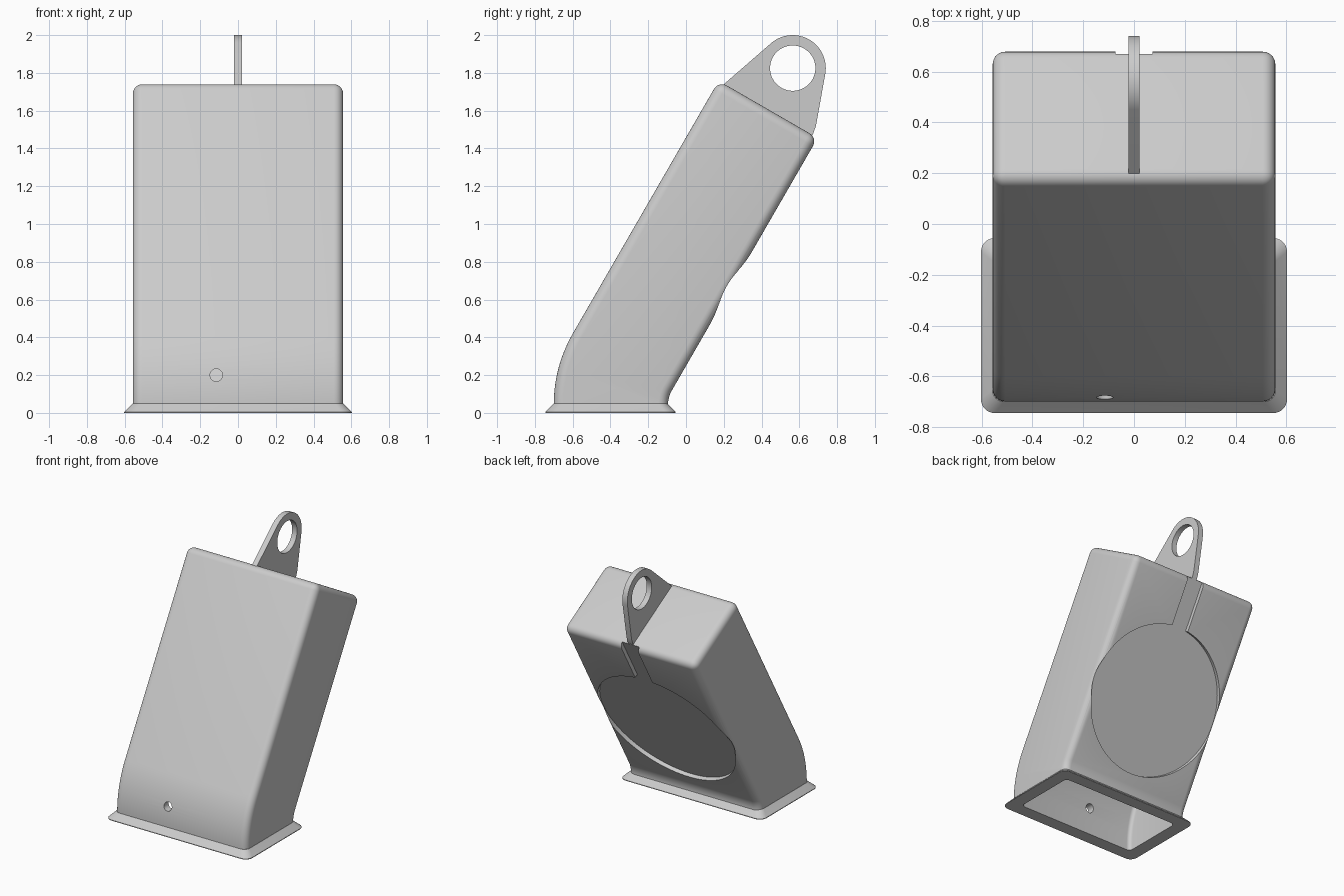
import bpy, bmesh, math
from mathutils import Vector, Matrix

if "Cube" in bpy.data.objects:
    bpy.data.objects.remove(bpy.data.objects["Cube"])

CY, CZ = 0.05, 0.045               # centre of the bend at the foot
TILT = math.radians(30)
U = Vector((0, math.sin(TILT), math.cos(TILT)))     # along the leaning body
N = Vector((0, math.cos(TILT), -math.sin(TILT)))    # out of the back face
R_OUT, R_IN, LENGTH, HALF_W = 0.75, 0.145, 1.545, 0.557

grey = bpy.data.materials.new("light_grey")
grey.diffuse_color = (0.6, 0.6, 0.6, 1)
grey.use_nodes = True
grey.node_tree.nodes["Principled BSDF"].inputs["Base Color"].default_value = grey.diffuse_color


def make_object(name, bm):
    bmesh.ops.recalc_face_normals(bm, faces=bm.faces[:])
    me = bpy.data.meshes.new(name)
    bm.to_mesh(me)
    bm.free()
    ob = bpy.data.objects.new(name, me)
    bpy.context.collection.objects.link(ob)
    me.materials.append(grey)
    return ob


def prism(points, half):
    """Extrude a (y, z) outline along x, from -half to half."""
    bm = bmesh.new()
    face = bm.faces.new([bm.verts.new((-half, y, z)) for y, z in points])
    ext = bmesh.ops.extrude_face_region(bm, geom=[face])
    moved = [v for v in ext["geom"] if isinstance(v, bmesh.types.BMVert)]
    bmesh.ops.translate(bm, vec=(2 * half, 0, 0), verts=moved)
    bmesh.ops.recalc_face_normals(bm, faces=bm.faces[:])
    return bm


def leaning_block(name, off, z0, radius):
    """Bent, leaning block inset by off, rounded everywhere except underneath."""
    steps = [TILT * i / 14 for i in range(15)]

    def arc(r, a):
        return (CY - r * math.cos(a), CZ + r * math.sin(a))
    ro, ri, run = R_OUT - off, R_IN + off, LENGTH - off
    front = [(CY - ro, z0)] + [arc(ro, a) for a in steps]
    back = [(CY - ri, z0)] + [arc(ri, a) for a in steps]
    for side in (front, back):
        y, z = side[-1]
        side.append((y + run * U.y, z + run * U.z))
    bm = prism(front + back[::-1], HALF_W - off)
    edges = [e for e in bm.edges
             if e.calc_face_angle(0) > math.radians(50)
             and not all(v.co.z < z0 + 1e-5 for v in e.verts)]
    bmesh.ops.bevel(bm, geom=edges, offset=radius, segments=6, profile=0.5, affect='EDGES')
    return make_object(name, bm)


def cylinder(name, centre, axis, radius, depth, segs=64):
    bm = bmesh.new()
    rot = axis.to_track_quat('Z', 'Y').to_matrix().to_4x4()
    bmesh.ops.create_cone(bm, cap_ends=True, segments=segs, radius1=radius, radius2=radius,
                          depth=depth, matrix=Matrix.Translation(centre) @ rot)
    return make_object(name, bm)


def boolean(ob, tool, op):
    mod = ob.modifiers.new(op, 'BOOLEAN')
    mod.operation, mod.object, mod.solver = op, tool, 'EXACT'
    bpy.context.view_layer.objects.active = ob
    bpy.ops.object.modifier_apply(modifier=mod.name)
    bpy.data.objects.remove(tool)


def rounded_rect(hx, y0, y1, r):
    pts = []
    for k, (cx, cy) in enumerate([(hx - r, y1 - r), (r - hx, y1 - r),
                                  (r - hx, y0 + r), (hx - r, y0 + r)]):
        for i in range(7):
            a = math.pi / 2 * (k + i / 6)
            pts.append((cx + r * math.cos(a), cy + r * math.sin(a)))
    return pts


def foot_flange():
    """Chamfered foot: stacked rounded rectangles."""
    bm = bmesh.new()
    loops = []
    for z, inset in ((0, 0), (0.005, 0), (0.05, 0.045), (0.05, 0.055)):
        pts = rounded_rect(0.603 - inset, -0.745 + inset, -0.055 - inset, 0.055 - inset * 0.2)
        loops.append([bm.verts.new((x, y, z)) for x, y in pts])
    for a, b in zip(loops, loops[1:]):
        for i in range(len(a)):
            j = (i + 1) % len(a)
            bm.faces.new((a[i], a[j], b[j], b[i]))
    bm.faces.new(loops[0])
    bm.faces.new(loops[-1])
    return make_object("foot_flange", bm)


def smooth(ob):
    bpy.ops.object.select_all(action='DESELECT')
    ob.select_set(True)
    bpy.context.view_layer.objects.active = ob
    bpy.ops.object.shade_smooth_by_angle(angle=math.radians(30))


# Hollow body with foot flange
body = leaning_block("hollow_body", 0, 0.02, 0.05)
boolean(body, foot_flange(), 'UNION')
boolean(body, leaning_block("cavity", 0.055, -0.1, 0.03), 'DIFFERENCE')

# Round recess in the back, with a slot running up to the top
DEPTH = 0.03
back_start = Vector((0, CY - R_IN * math.cos(TILT), CZ + R_IN * math.sin(TILT)))
centre = back_start + U * 0.626
boolean(body, cylinder("recess", centre + N * (0.1 - DEPTH), N, 0.55, 0.2, 96), 'DIFFERENCE')
corners = [centre + U * s + N * d
           for s, d in ((0.5, -DEPTH), (1.2, -DEPTH), (1.2, 0.1), (0.5, 0.1))]
boolean(body, make_object("slot", prism([(p.y, p.z) for p in corners], 0.0725)), 'DIFFERENCE')

# Small hole through the front wall
boolean(body, cylinder("front_hole", Vector((-0.115, -0.68, 0.2)), Vector((0, 1, 0)),
                       0.033, 0.3, 32), 'DIFFERENCE')
smooth(body)

# Hanging tab with an eye
EYE = Vector((0, 0.565, 1.825))
outline = [(EYE.y + 0.175 * math.cos(a), EYE.z + 0.175 * math.sin(a))
           for a in (math.radians(-10 + 141 * i / 32) for i in range(33))]
outline += [(0.198, 1.738), (0.2, 1.72), (0.66, 1.455), (0.672, 1.475), (0.688, 1.52)]
tab = make_object("hanging_tab", prism(outline, 0.021))
boolean(tab, cylinder("eye", EYE, Vector((1, 0, 0)), 0.12, 0.2), 'DIFFERENCE')
smooth(tab)
